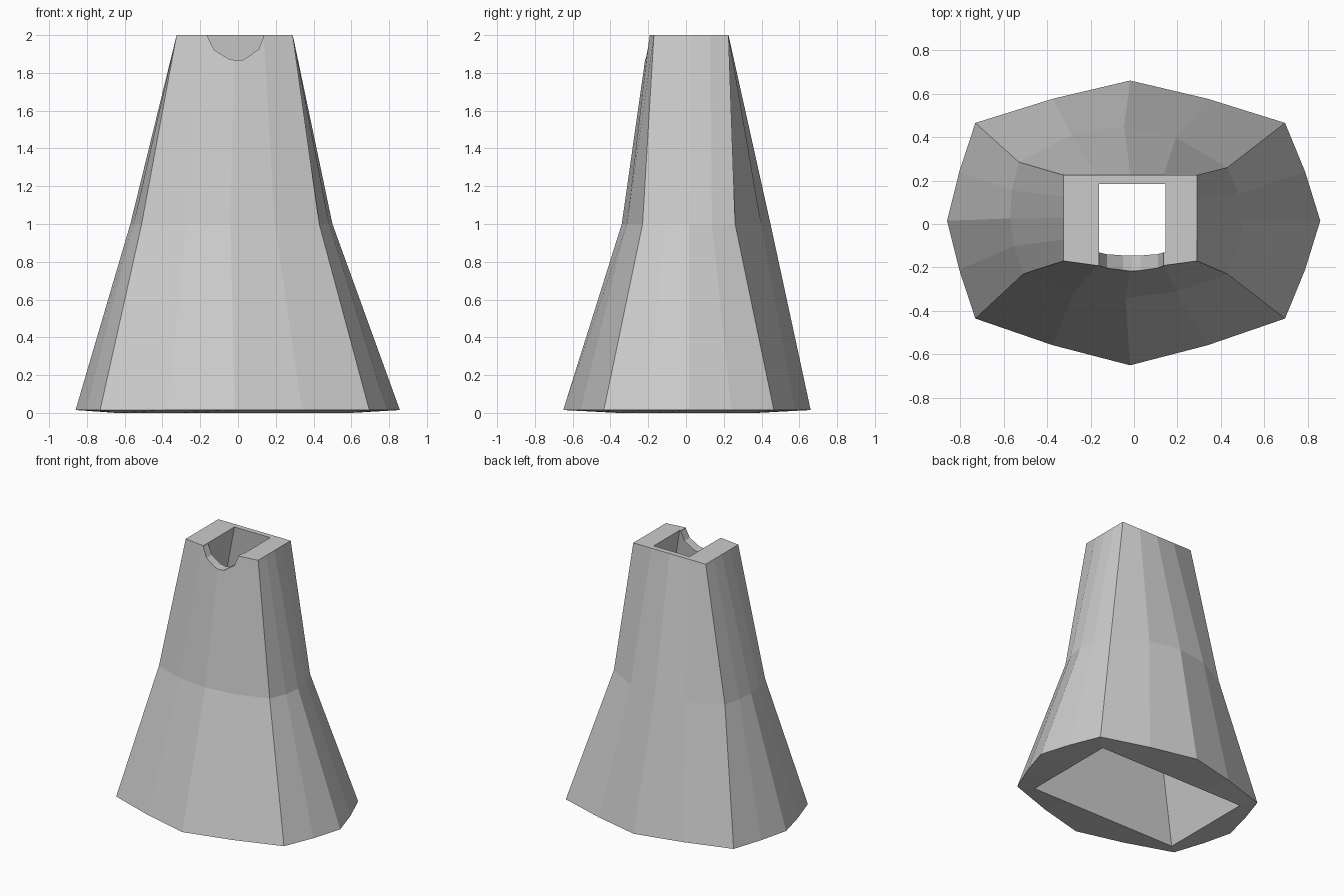
import bpy, bmesh
from mathutils import Vector

if "Cube" in bpy.data.objects:
    bpy.data.objects.remove(bpy.data.objects["Cube"])


def ring(z, corners, bulges, quarter=0.57):
    """Four-cornered ring, each side split in four and bowed outwards."""
    pts = []
    for i in range(4):
        a, b = Vector(corners[i]), Vector(corners[(i + 1) % 4])
        d = (b - a).normalized()
        out = Vector((d.y, -d.x))
        for t, f in ((0, 0), (0.25, quarter), (0.5, 1), (0.75, quarter)):
            p = a.lerp(b, t) + out * bulges[i] * f
            pts.append((p.x, p.y, z))
    return pts


def rect(x0, x1, y0, y1):
    return [(x0, y0), (x1, y0), (x1, y1), (x0, y1)]


def make_object(name, bm):
    bmesh.ops.recalc_face_normals(bm, faces=bm.faces)
    mesh = bpy.data.meshes.new(name)
    bm.to_mesh(mesh)
    bm.free()
    obj = bpy.data.objects.new(name, mesh)
    bpy.context.collection.objects.link(obj)
    return obj


# Hollow tower: outer skin up, over the rim, down the tapered shaft
# bulges are listed front, right, back, left
rings = [
    ring(0.015, rect(-0.73, 0.695, -0.435, 0.465), (0.215, 0.162, 0.195, 0.13)),
    ring(1.0, [(-0.51, -0.23), (0.43, -0.23), (0.43, 0.26), (-0.53, 0.285)],
         (0.11, 0.07, 0.175, 0.05), 0.75),
    ring(2.0, rect(-0.325, 0.29, -0.17, 0.225), (0.028, 0, 0, 0), 0.75),
    ring(2.0, rect(-0.16, 0.145, -0.13, 0.185), (0, 0, 0, 0)),
    ring(0.0, rect(-0.645, 0.60, -0.36, 0.377), (0, 0, 0, 0)),
]
bm = bmesh.new()
loops = [[bm.verts.new(p) for p in r] for r in rings]
for k, lower in enumerate(loops):
    upper = loops[(k + 1) % len(loops)]
    for i in range(16):
        j = (i + 1) % 16
        bm.faces.new((lower[i], lower[j], upper[j], upper[i]))
tower = make_object("hollow_tower", bm)

# Rounded notch through the front of the rim
profile = [(-0.16, 2.1), (-0.16, 1.99), (-0.125, 1.92), (-0.05, 1.875), (-0.01, 1.866),
           (0.03, 1.87), (0.11, 1.925), (0.135, 1.99), (0.135, 2.1)]
bm = bmesh.new()
face = bm.faces.new([bm.verts.new((x, -0.4, z)) for x, z in profile])
ext = bmesh.ops.extrude_face_region(bm, geom=[face])
bmesh.ops.translate(bm, vec=(0, 0.4, 0),
                    verts=[v for v in ext["geom"] if isinstance(v, bmesh.types.BMVert)])
cutter = make_object("notch_cutter", bm)
cutter.hide_render = True

mod = tower.modifiers.new("notch", "BOOLEAN")
mod.operation = "DIFFERENCE"
mod.solver = "EXACT"
mod.object = cutter
